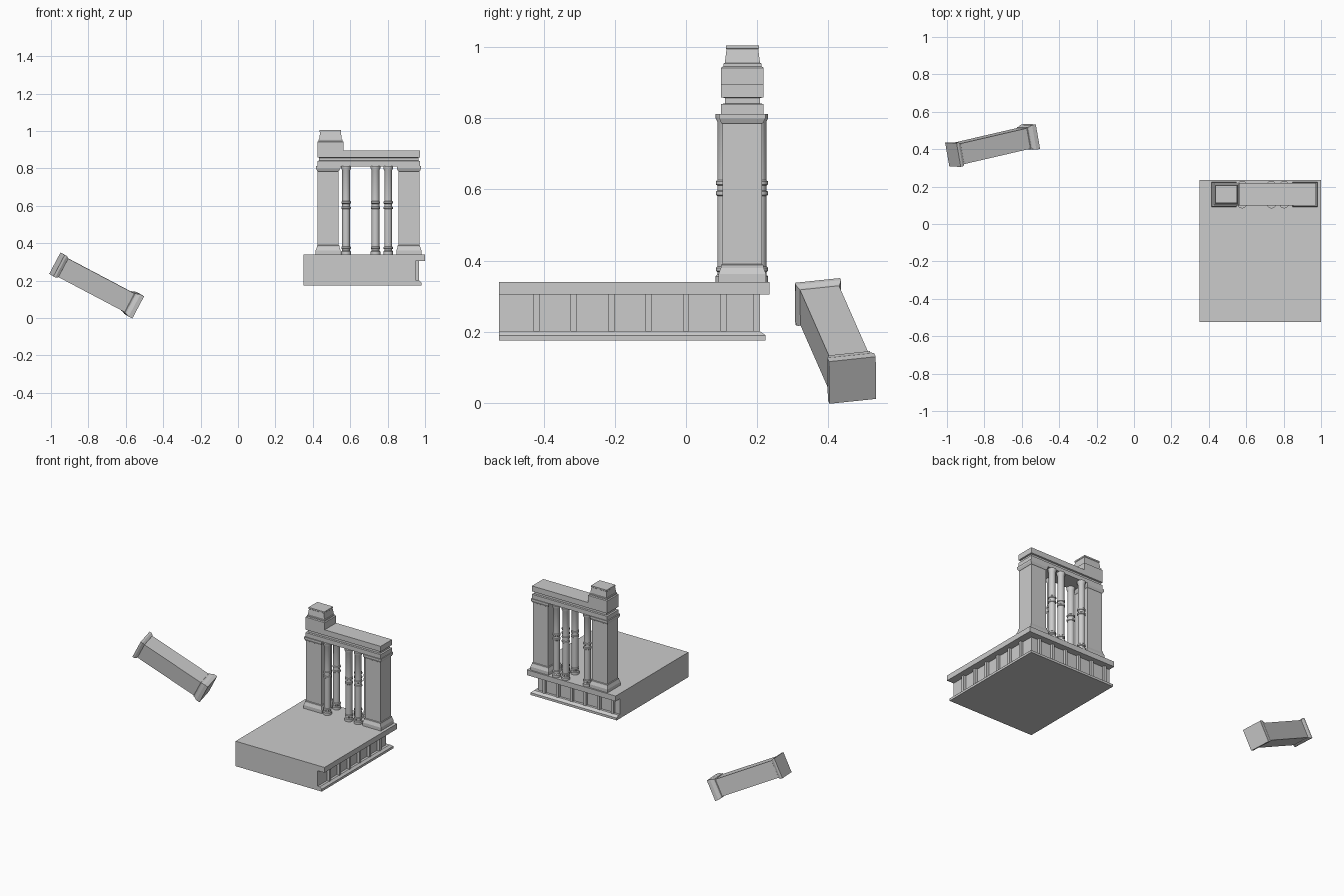
import bpy, bmesh, math
from mathutils import Matrix, Vector

if "Cube" in bpy.data.objects:
    bpy.data.objects.remove(bpy.data.objects["Cube"])


def make(name, bm, smooth=False):
    bmesh.ops.recalc_face_normals(bm, faces=bm.faces)
    me = bpy.data.meshes.new(name)
    bm.to_mesh(me)
    bm.free()
    ob = bpy.data.objects.new(name, me)
    bpy.context.collection.objects.link(ob)
    if smooth:
        bpy.context.view_layer.objects.active = ob
        ob.select_set(True)
        bpy.ops.object.shade_smooth_by_angle(angle=math.radians(40))
        ob.select_set(False)
    return ob


def loft(name, rings, smooth=False):
    """Skin a stack of equal-sized point rings and cap both ends."""
    bm = bmesh.new()
    rows = [[bm.verts.new(p) for p in r] for r in rings]
    n = len(rows[0])
    for a, b in zip(rows, rows[1:]):
        for i in range(n):
            j = (i + 1) % n
            bm.faces.new((a[i], a[j], b[j], b[i]))
    bm.faces.new(rows[0][::-1])
    bm.faces.new(rows[-1])
    return make(name, bm, smooth)


def rect(x0, x1, y0, y1, z):
    return [(x0, y0, z), (x1, y0, z), (x1, y1, z), (x0, y1, z)]


def inset_rect(x0, x1, y0, y1, d, z):
    return rect(x0 + d, x1 - d, y0 + d, y1 - d, z)


# Floor slab: plain cut front and left, moulded right and back
loft("floor_slab", [rect(0.35, x, -0.525, y, z) for x, y, z in (
    (0.98, 0.224, 0.175), (0.98, 0.224, 0.19), (0.966, 0.206, 0.203),
    (0.95, 0.19, 0.203), (0.95, 0.19, 0.305), (1.0, 0.235, 0.305),
    (1.0, 0.235, 0.34))])


# Pointed bars along the recessed frieze
def bar(name, origin, along, out):
    pts = [(-0.009, 0.306), (-0.009, 0.202), (0, 0.193), (0.009, 0.202), (0.009, 0.306)]
    o, a, n = Vector(origin), Vector(along), Vector(out)
    loft(name, [[o + a * s + n * d + Vector((0, 0, z)) for s, z in pts]
                for d in (-0.005, 0.018)])


for k in range(6):
    bar("side_bar", (0.95, 0.105 - 0.105 * k, 0), (0, 1, 0), (1, 0, 0))
for k in range(6):
    bar("back_bar", (0.895 - 0.1 * k, 0.19, 0), (1, 0, 0), (0, 1, 0))


# Square pillars, two standing and one falling
def pillar(name, matrix):
    prof = ((0.067, 0), (0.067, 0.022), (0.06, 0.04), (0.06, 0.048), (0.056, 0.05),
            (0.056, 0.445), (0.059, 0.447), (0.065, 0.46), (0.065, 0.472))
    ob = loft(name, [rect(-h, h, -h, h, z) for h, z in prof])
    ob.data.transform(matrix)


CY = 0.158
for x in (0.482, 0.914):
    pillar("pillar", Matrix.Translation((x, CY, 0.34)))

base, top = Vector((-0.545, 0.468, 0.064)), Vector((-0.968, 0.370, 0.287))
up = (top - base).normalized()
v = Vector((-0.02, 0.123, 0.012))
v = (v - up * v.dot(up)).normalized()
u = v.cross(up)
rot = Matrix((u, v, up)).transposed().to_4x4()
stretch = Matrix.Scale((top - base).length / 0.472, 4, (0, 0, 1))
pillar("fallen_pillar", Matrix.Translation(base) @ rot @ stretch)

# Slender ringed columns standing in front and back pairs
col = ((0.026, 0.34), (0.026, 0.356), (0.021, 0.361), (0.021, 0.368), (0.025, 0.371),
       (0.025, 0.38), (0.021, 0.384), (0.021, 0.582), (0.025, 0.585), (0.025, 0.594),
       (0.021, 0.597), (0.021, 0.611), (0.025, 0.614), (0.025, 0.623), (0.021, 0.626),
       (0.021, 0.79), (0.026, 0.8), (0.026, 0.812))
for x in (0.578, 0.735, 0.803):
    for y in (0.109, 0.205):
        loft("column", [[(x + r * math.cos(i * math.tau / 12),
                          y + r * math.sin(i * math.tau / 12), z)
                         for i in range(12)] for r, z in col], True)

# Lintel with a shallow groove
loft("lintel", [inset_rect(0.424, 0.974, 0.099, 0.218, d, z) for d, z in (
    (0, 0.811), (0, 0.84), (0.01, 0.842), (0.01, 0.857), (0, 0.859), (0, 0.895))])

# Stepped pinnacle over the left pillar
loft("pinnacle", [inset_rect(0.424, 0.565, 0.099, 0.218, d, z) for d, z in (
    (0, 0.89), (0, 0.942), (0.006, 0.946), (0.006, 0.954), (0.01, 0.956),
    (0.015, 0.994), (0.013, 0.996), (0.013, 1.005))])
